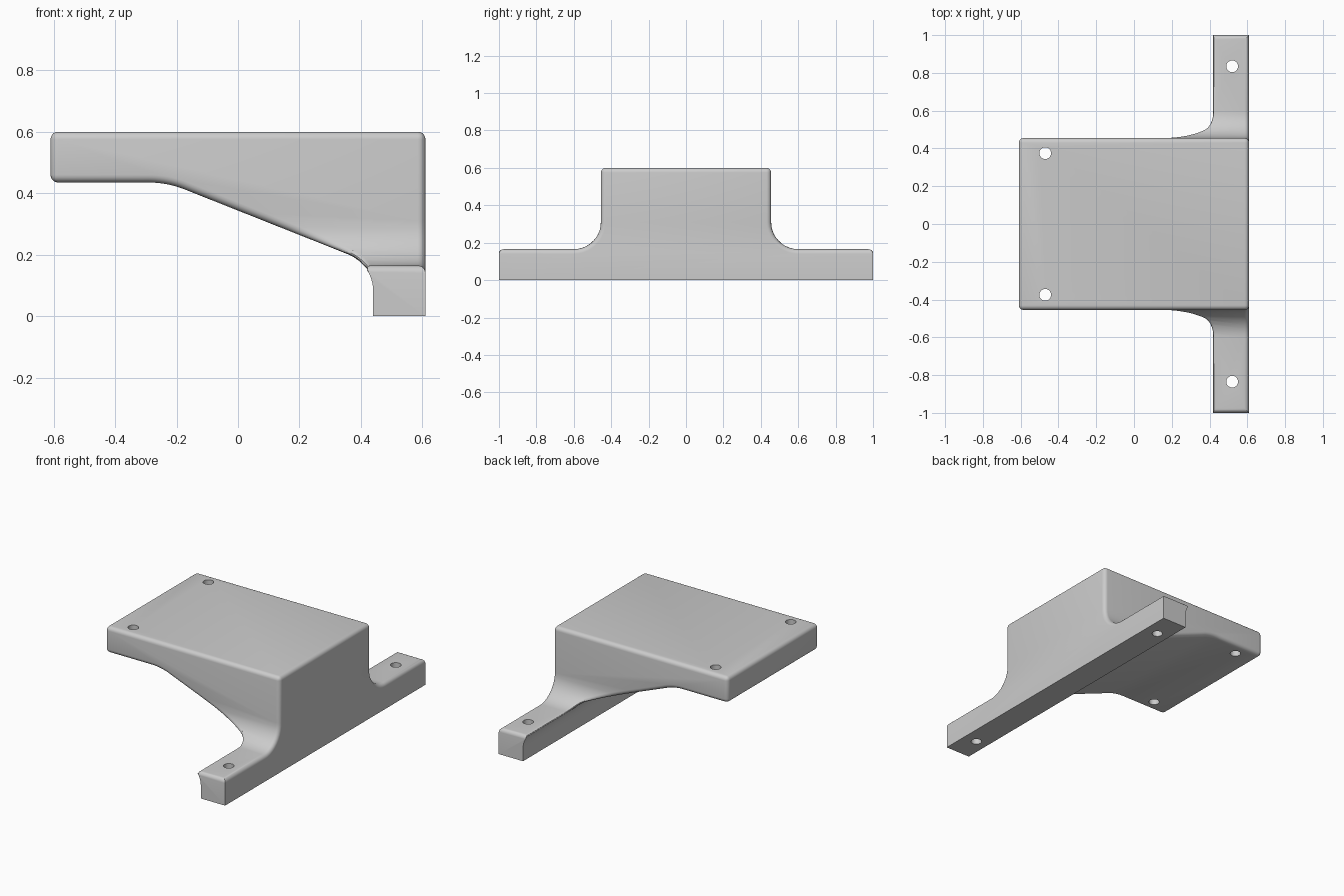
import bpy, bmesh, math
from mathutils import Vector

cube = bpy.data.objects.get("Cube")
if cube:
    bpy.data.objects.remove(cube, do_unlink=True)

grey = bpy.data.materials.new("plain grey")
grey.use_nodes = True
COLOUR = (0.6, 0.6, 0.6, 1)
grey.diffuse_color = COLOUR
grey.node_tree.nodes["Principled BSDF"].inputs["Base Color"].default_value = COLOUR


def rounded(points, steps=10):
    """Outline of (u, v, radius) corners, with each corner filleted."""
    out = []
    for i, (u, v, r) in enumerate(points):
        p = Vector((u, v))
        if not r:
            out.append(p)
            continue
        a = (Vector(points[i - 1][:2]) - p).normalized()
        b = (Vector(points[(i + 1) % len(points)][:2]) - p).normalized()
        half = a.angle(b) / 2
        centre = p + (a + b).normalized() * r / math.sin(half)
        start = p + a * r / math.tan(half) - centre
        end = p + b * r / math.tan(half) - centre
        total = start.angle(end)
        for k in range(steps + 1):
            t = k / steps
            out.append(centre + (start * math.sin((1 - t) * total)
                                 + end * math.sin(t * total)) / math.sin(total))
    return out


def prism(name, outline, place, depth):
    """Extrude an outline symmetrically along the axis chosen by place."""
    bm = bmesh.new()
    face = bm.faces.new([bm.verts.new(place(p.x, p.y, -depth)) for p in outline])
    new = bmesh.ops.extrude_face_region(bm, geom=[face])["geom"]
    shift = Vector(place(0, 0, 2 * depth))
    bmesh.ops.translate(bm, vec=shift, verts=[g for g in new if isinstance(g, bmesh.types.BMVert)])
    bmesh.ops.recalc_face_normals(bm, faces=bm.faces)
    mesh = bpy.data.meshes.new(name)
    bm.to_mesh(mesh)
    bm.free()
    mesh.materials.append(grey)
    obj = bpy.data.objects.new(name, mesh)
    bpy.context.collection.objects.link(obj)
    return obj


def boolean(obj, cutter, operation):
    mod = obj.modifiers.new("cut", "BOOLEAN")
    mod.object, mod.operation, mod.solver = cutter, operation, "EXACT"
    bpy.ops.object.select_all(action="DESELECT")
    bpy.context.view_layer.objects.active = obj
    obj.select_set(True)
    bpy.ops.object.modifier_apply(modifier=mod.name)
    bpy.data.objects.remove(cutter, do_unlink=True)


# Side silhouette: flat shelf, sloping underside, upright foot
bracket = prism("bracket", rounded([
    (-0.61, 0.6, 0), (0.61, 0.6, 0), (0.61, 0, 0), (0.44, 0, 0),
    (0.44, 0.169, 0.13), (-0.23, 0.435, 0.32), (-0.61, 0.435, 0)]),
    lambda u, v, d: (u, d, v), 1.2)

# End silhouette: wide feet blending up into the block
envelope = prism("end_envelope", rounded([
    (-1, -0.1, 0), (1, -0.1, 0), (1, 0.165, 0), (0.455, 0.165, 0.145),
    (0.455, 0.7, 0), (-0.455, 0.7, 0), (-0.455, 0.165, 0.145), (-1, 0.165, 0)]),
    lambda u, v, d: (d, u, v), 0.8)
boolean(bracket, envelope, "INTERSECT")


# Round the outer edges, leaving the base and the foot ends square
def softened(edge):
    a, b = (v.co for v in edge.verts)
    on_base = max(a.z, b.z) < 0.001
    end_side = min(abs(a.y), abs(b.y)) > 0.999 and abs(a.z - b.z) > 0.001
    return edge.calc_face_angle_signed(0) > math.radians(35) and not on_base and not end_side


bm = bmesh.new()
bm.from_mesh(bracket.data)
bmesh.ops.remove_doubles(bm, verts=bm.verts, dist=0.0005)
bmesh.ops.bevel(bm, geom=[e for e in bm.edges if softened(e)], offset=0.025,
                offset_type="OFFSET", segments=5, profile=0.5,
                affect="EDGES", clamp_overlap=False)
bm.to_mesh(bracket.data)
bm.free()

# Screw holes through the shelf and the feet
for x, y in ((-0.47, 0.375), (0.52, 0.835)):
    for side in (-1, 1):
        bpy.ops.mesh.primitive_cylinder_add(vertices=32, radius=0.031, depth=2,
                                            location=(x, side * y, 0.3))
        hole = bpy.context.object
        hole.data.materials.append(grey)
        boolean(bracket, hole, "DIFFERENCE")

bpy.ops.object.select_all(action="DESELECT")
bracket.select_set(True)
bpy.context.view_layer.objects.active = bracket
bpy.ops.object.shade_smooth_by_angle(angle=math.radians(30))
